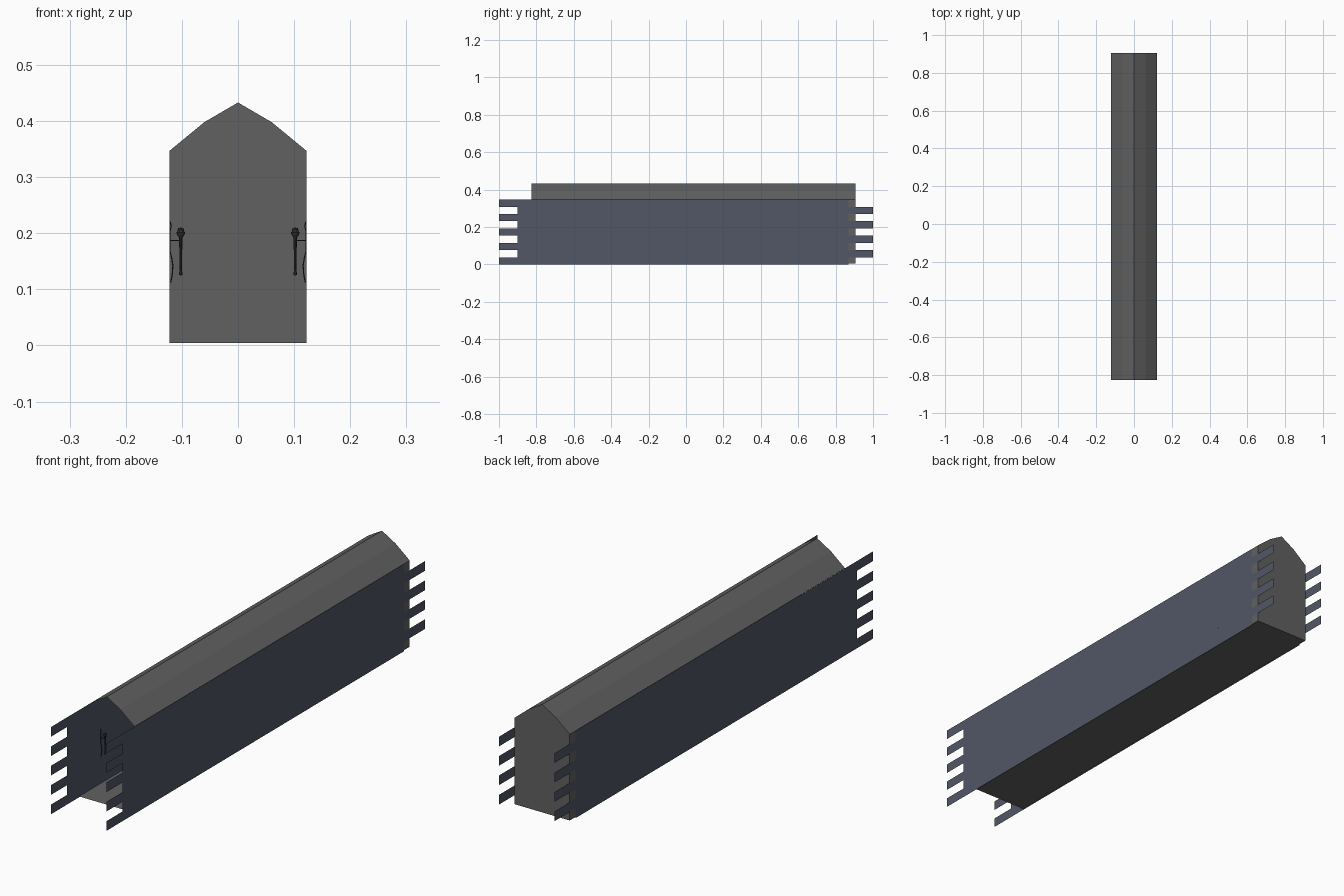
import bpy, bmesh, math
from mathutils import Vector

if "Cube" in bpy.data.objects:
    bpy.data.objects.remove(bpy.data.objects["Cube"])


def material(name, rgb):
    m = bpy.data.materials.new(name)
    m.diffuse_color = (*rgb, 1)
    m.use_nodes = True
    m.node_tree.nodes["Principled BSDF"].inputs["Base Color"].default_value = m.diffuse_color
    return m


STONE = material("stone", (0.12, 0.12, 0.12))
BRICK = material("blue_brick", (0.085, 0.095, 0.135))
IRON = material("iron", (0.03, 0.03, 0.03))
W, Y0, Y1, WALL_H = 0.122, -0.825, 0.905, 0.347
ARCH = [(-W, WALL_H), (-0.06, 0.398), (0, 0.433), (0.06, 0.398), (W, WALL_H)]


def mesh_object(name, polys, mat):
    bm = bmesh.new()
    for p in polys:
        bm.faces.new([bm.verts.new(v) for v in p])
    bmesh.ops.remove_doubles(bm, verts=bm.verts, dist=1e-5)
    me = bpy.data.meshes.new(name)
    bm.to_mesh(me)
    bm.free()
    ob = bpy.data.objects.new(name, me)
    bpy.context.collection.objects.link(ob)
    me.materials.append(mat)
    return ob


def strip(pts, y0, y1):
    return [[(a[0], y0, a[1]), (b[0], y0, b[1]), (b[0], y1, b[1]), (a[0], y1, a[1])]
            for a, b in zip(pts, pts[1:])]


def tube(name, points, radius):
    cu = bpy.data.curves.new(name, "CURVE")
    cu.dimensions = "3D"
    cu.bevel_depth = radius
    cu.bevel_resolution = 1
    cu.use_fill_caps = True
    sp = cu.splines.new("POLY")
    sp.points.add(len(points) - 1)
    for p, co in zip(sp.points, points):
        p.co = (*co, 1)
    ob = bpy.data.objects.new(name, cu)
    bpy.context.collection.objects.link(ob)
    cu.materials.append(IRON)
    return ob


def lathe(name, profile, x, y, n=10):
    ring = [(math.cos(2 * math.pi * i / n), math.sin(2 * math.pi * i / n)) for i in range(n + 1)]
    polys = []
    for (r0, z0), (r1, z1) in zip(profile, profile[1:]):
        for (c, s), (d, t) in zip(ring, ring[1:]):
            polys.append([(x + r0 * c, y + r0 * s, z0), (x + r0 * d, y + r0 * t, z0),
                          (x + r1 * d, y + r1 * t, z1), (x + r1 * c, y + r1 * s, z1)])
    return mesh_object(name, polys, IRON)


# Pointed vault, floor and closed back wall
mesh_object("vaulted_ceiling", strip(ARCH, Y0, Y1), STONE)
mesh_object("floor", strip([(-W, 0.004), (W, 0.004)], Y0, Y1), STONE)
mesh_object("back_wall", [[(-W, Y1, 0.004)] + [(x, Y1, z) for x, z in ARCH] + [(W, Y1, 0.004)]], STONE)

# Side walls: nine thin courses, alternately shifted so the ends interlock
ROW = WALL_H / 9
for side, s in (("left", -1), ("right", 1)):
    mesh_object(side + "_wall_end", strip([(s * W, 0.004), (s * W, WALL_H)], 0.865, Y1), STONE)
    for i in range(9):
        y0, y1 = (-0.9, 1.0) if i % 2 else (-1.0, 0.87)
        mesh_object(f"{side}_brick_course_{i}",
                    strip([(s * (W + 0.0005), i * ROW), (s * (W + 0.0005), (i + 1) * ROW)], y0, y1), BRICK)

# Wall torches with brackets
TORCH = [(0.001, 0.125), (0.003, 0.126), (0.003, 0.13), (0.002, 0.132), (0.003, 0.192),
         (0.006, 0.196), (0.008, 0.201), (0.006, 0.203), (0.005, 0.209), (0.001, 0.21)]
SCROLL = [(0.120, 0.112), (0.117, 0.128), (0.116, 0.142), (0.118, 0.155), (0.121, 0.167),
          (0.121, 0.205), (0.119, 0.213), (0.121, 0.221)]
for k in range(4):
    y = -0.69 + 0.46 * k
    for side, s in (("left", -1), ("right", 1)):
        tag = f"{side}_{k}"
        lathe("torch_" + tag, TORCH, s * 0.102, y)
        tube("torch_arm_" + tag, [(s * 0.121, y, 0.187), (s * 0.102, y, 0.187)], 0.0012)
        tube("torch_bracket_" + tag, [(s * x, y, z) for x, z in SCROLL], 0.0012)
